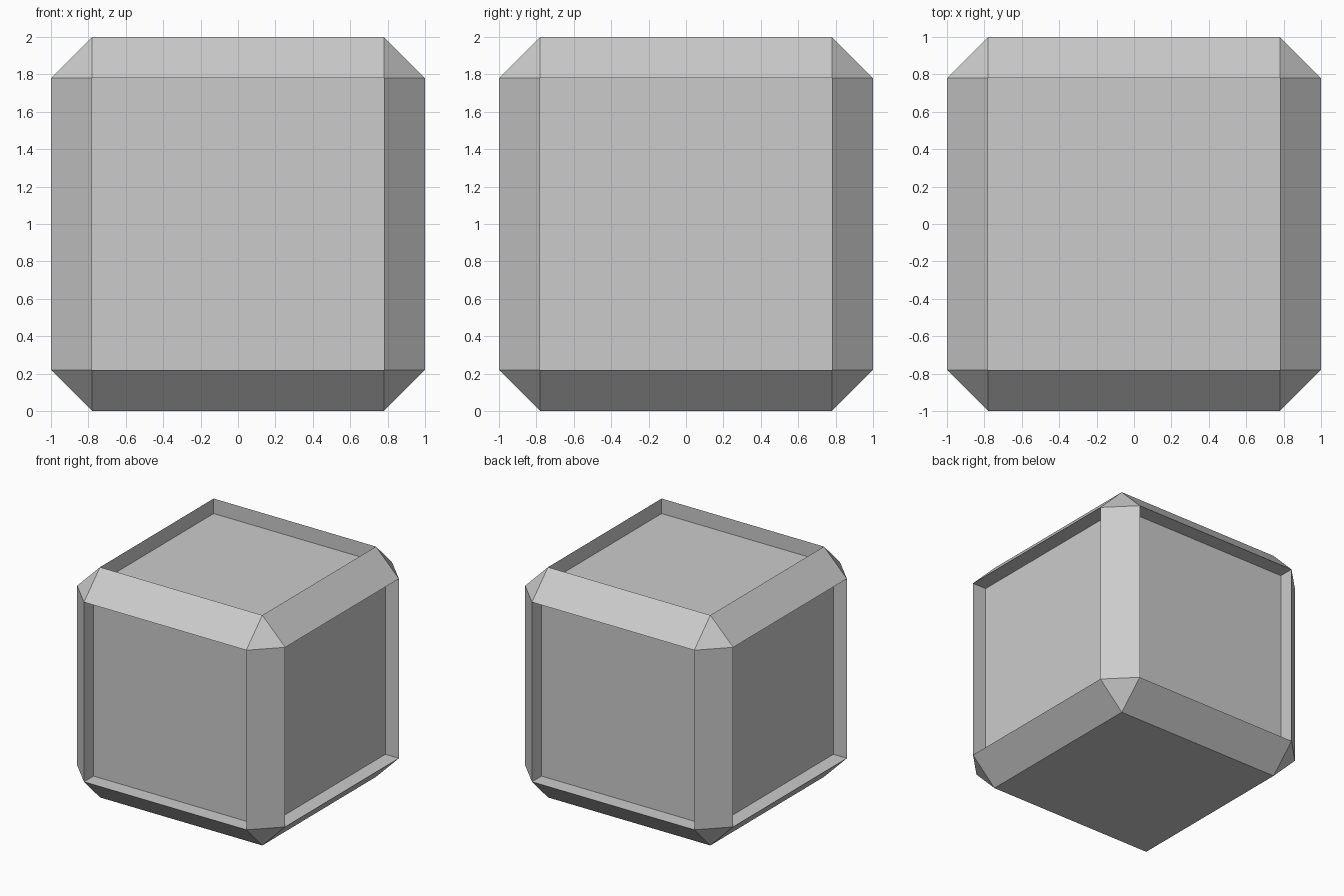
import bpy, bmesh

if "Cube" in bpy.data.objects:
    bpy.data.objects.remove(bpy.data.objects["Cube"])

CHAMFER = 0.22
DEPTH = 0.13

# Chamfered block
bm = bmesh.new()
bmesh.ops.create_cube(bm, size=2)
bmesh.ops.translate(bm, verts=bm.verts, vec=(0, 0, 1))
bmesh.ops.bevel(bm, geom=bm.edges[:], offset=CHAMFER, offset_type='OFFSET',
                segments=1, profile=0.5, affect='EDGES')

# Chamfer strips end exactly CHAMFER in from each side
for v in bm.verts:
    for i, mid in enumerate((0, 0, 1)):
        d = v.co[i] - mid
        size = 1 if abs(d) > 0.95 else 1 - CHAMFER
        v.co[i] = mid + (size if d > 0 else -size)
bm.normal_update()

# Sunken panels on the top and four sides; the underside stays flush
panels = [f for f in bm.faces
          if max(abs(c) for c in f.normal) > 0.99 and f.normal.z > -0.5]
for f in panels:
    shift = f.normal * -DEPTH
    floor = bmesh.ops.extrude_discrete_faces(bm, faces=[f])["faces"][0]
    bmesh.ops.translate(bm, verts=floor.verts[:], vec=shift)
bmesh.ops.recalc_face_normals(bm, faces=bm.faces[:])

mesh = bpy.data.meshes.new("panelled_block")
bm.to_mesh(mesh)
bm.free()
bpy.context.collection.objects.link(bpy.data.objects.new("panelled_block", mesh))
